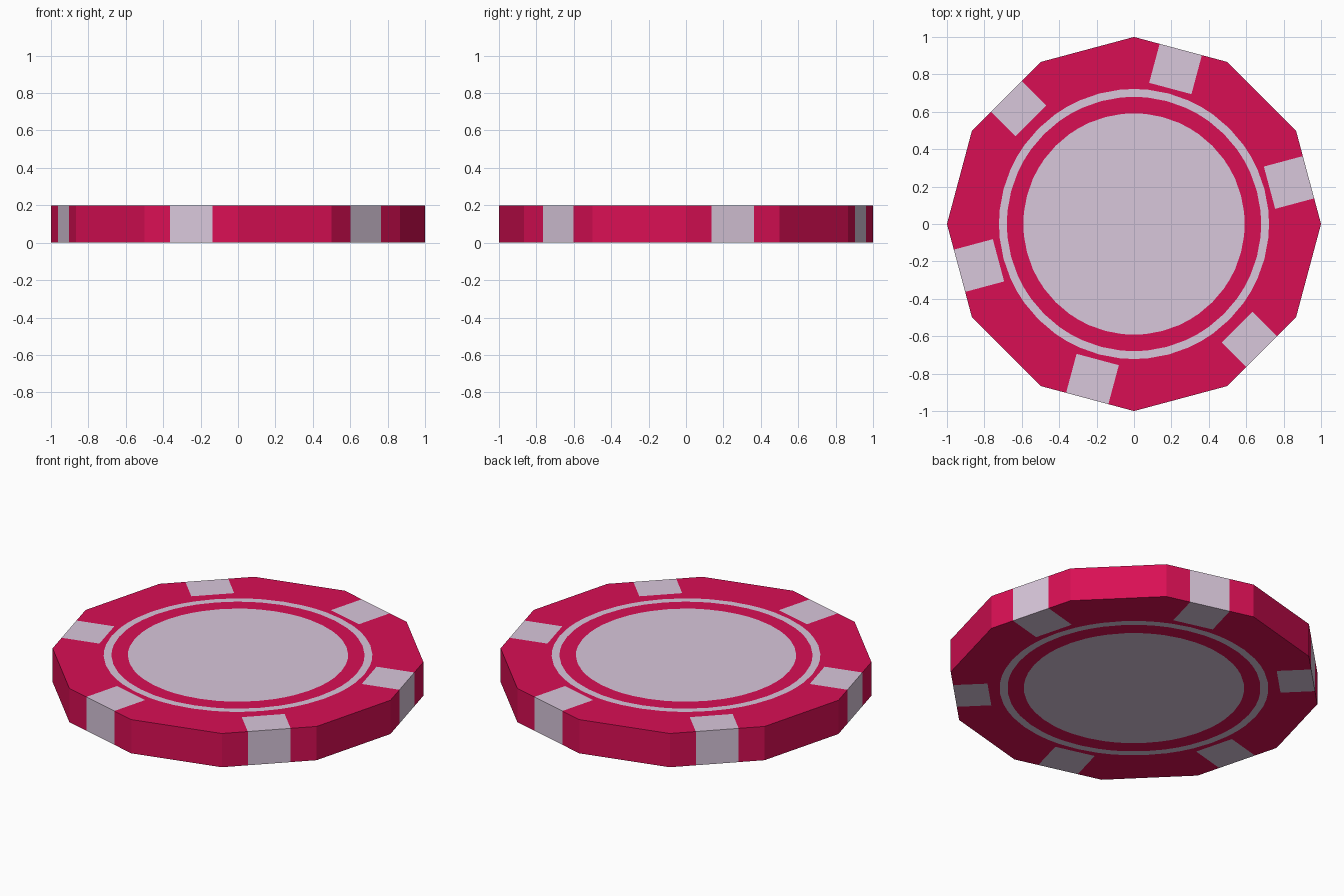
import bpy, bmesh, math

if "Cube" in bpy.data.objects:
    bpy.data.objects.remove(bpy.data.objects["Cube"])

HEIGHT = 0.2
HALF = 0.117                     # half width of an edge stripe
APOTHEM = math.cos(math.pi / 12)  # 12-sided rim with corner radius 1


def srgb(*c):
    return [((v / 255 + 0.055) / 1.055) ** 2.4 for v in c] + [1]


def material(name, colour):
    m = bpy.data.materials.new(name)
    m.diffuse_color = colour
    m.use_nodes = True
    m.node_tree.nodes["Principled BSDF"].inputs["Base Color"].default_value = m.diffuse_color
    return m


def turned(x, y, a):
    return (x * math.cos(a) - y * math.sin(a), x * math.sin(a) + y * math.cos(a))


def circle(r):
    # four points per sector, 48 in all
    return [turned(r, 0, math.radians(30 * s + 15 + d)) for s in range(12) for d in (-15, -9, 0, 9)]


def rim():
    pts = []
    for s in range(12):
        a = math.radians(30 * s + 15)
        for t in (-math.sin(math.pi / 12), -HALF, 0, HALF):
            pts.append(turned(APOTHEM, t, a))
    return pts


def stripe_ends():
    # straight inner ends of the edge stripes
    pts = []
    for s in range(12):
        a = math.radians(30 * s + 15)
        d = 0.78 if s in (4, 10) else 0.75
        pts.append(turned(0.76, 0, a - math.pi / 12))
        pts += [turned(d, t, a) for t in (-HALF, 0, HALF)]
    return pts


# Chip: nested loops on both faces, joined by the rim wall
bm = bmesh.new()
loops2d = [rim(), stripe_ends(), circle(0.722), circle(0.68), circle(0.592)]
top = [[bm.verts.new((x, y, HEIGHT)) for x, y in l] for l in loops2d]
bottom = [[bm.verts.new((x, y, 0)) for x, y in l] for l in loops2d]


def band(outer, inner, colour_rule):
    for i in range(48):
        j = (i + 1) % 48
        f = bm.faces.new((outer[i], outer[j], inner[j], inner[i]))
        f.material_index = colour_rule(i)


def stripe(i):
    # pale on the middle part of every second side
    return 1 if (i // 4) % 2 == 0 and i % 4 in (1, 2) else 0


rules = [stripe, lambda i: 0, lambda i: 1, lambda i: 0]
for side in (top, bottom):
    for k, rule in enumerate(rules):
        band(side[k], side[k + 1], rule)
    bm.faces.new(side[-1]).material_index = 1   # pale centre
band(bottom[0], top[0], stripe)                 # rim wall
bmesh.ops.recalc_face_normals(bm, faces=bm.faces[:])

mesh = bpy.data.meshes.new("chip")
bm.to_mesh(mesh)
bm.free()
mesh.materials.append(material("crimson", srgb(217, 15, 84)))
mesh.materials.append(material("pale lilac grey", srgb(217, 199, 219)))
chip = bpy.data.objects.new("chip", mesh)
bpy.context.collection.objects.link(chip)
